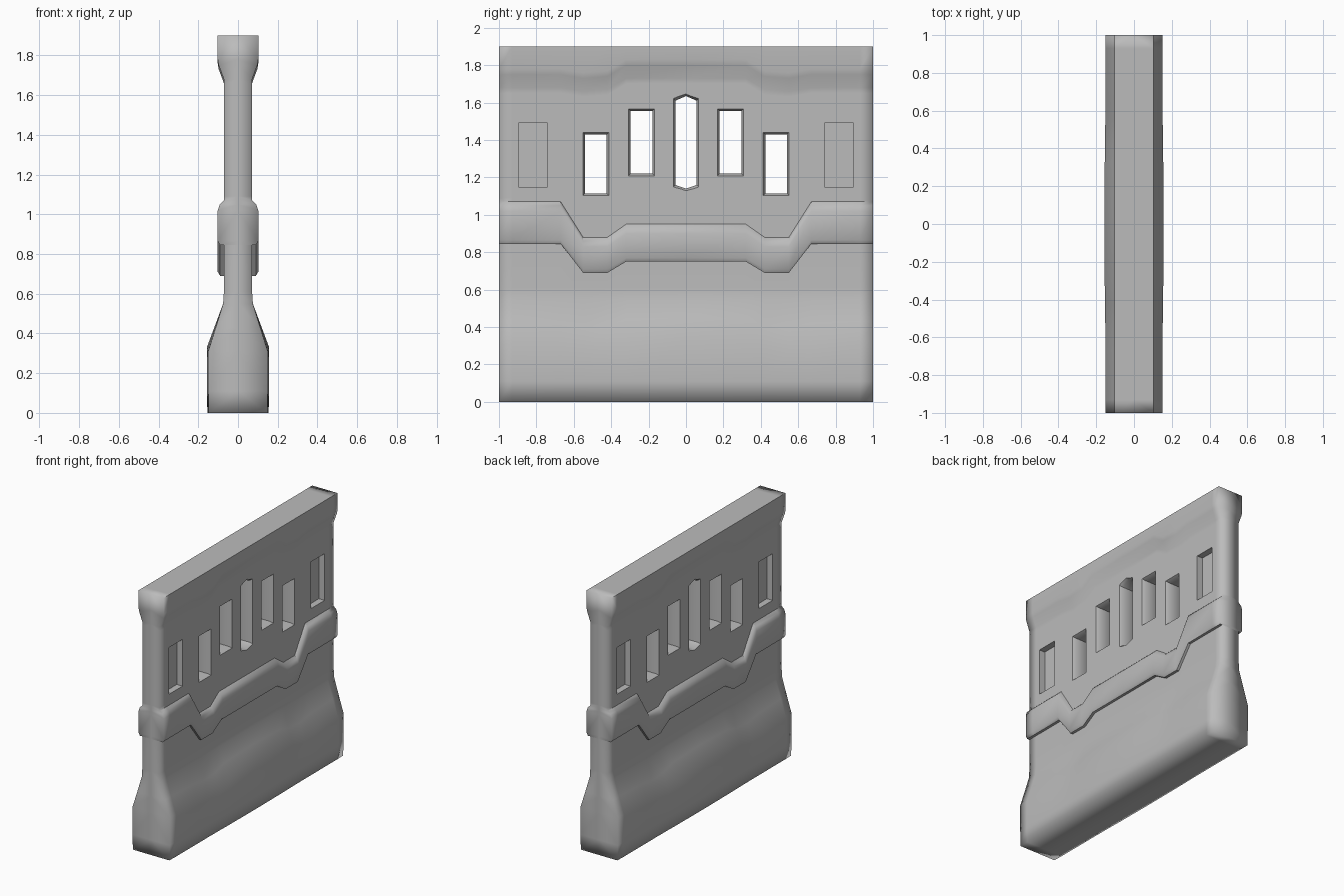
import bpy, bmesh, math

if "Cube" in bpy.data.objects:
    bpy.data.objects.remove(bpy.data.objects["Cube"])

WALL, TRIM, TOP = 0.071, 0.102, 1.9

# Half-length stations: y, band bottom, band top, trim foot, base half-width, shoulder height
half = [
    (0.00, 0.75, 0.95, 1.73, 0.157, 0.33),
    (0.32, 0.75, 0.95, 1.73, 0.155, 0.32),
    (0.42, 0.69, 0.88, 1.67, 0.153, 0.29),
    (0.55, 0.69, 0.88, 1.66, 0.152, 0.28),
    (0.67, 0.845, 1.07, 1.68, 0.152, 0.30),
    (0.93, 0.845, 1.07, 1.68, 0.152, 0.31),
    (1.00, 0.845, 1.07, 1.68, 0.150, 0.31),
]
stations = [(-s[0],) + s[1:] for s in reversed(half[1:])] + half


def half_profile(low, high, foot, base, shoulder):
    """Height and half-width, from floor to top."""
    return [
        (0, base - 0.003), (0.11, base), (shoulder, base),
        (shoulder + 0.12, 0.112), (0.55, WALL + 0.004), (0.61, WALL),
        (low, WALL), (low, 0.09), (low + 0.02, TRIM),
        (high - 0.05, TRIM), (high - 0.02, 0.092), (high, WALL), (high + 0.02, WALL),
        (foot - 0.03, WALL), (foot, WALL), (foot + 0.07, 0.097),
        (foot + 0.1, TRIM), (TOP, TRIM),
    ]


def new_object(name, bm):
    bmesh.ops.recalc_face_normals(bm, faces=bm.faces[:])
    mesh = bpy.data.meshes.new(name)
    bm.to_mesh(mesh)
    bm.free()
    obj = bpy.data.objects.new(name, mesh)
    bpy.context.collection.objects.link(obj)
    return obj


# Wall: left, middle and right edge of each cross-section, then skinned
bm = bmesh.new()
rows = len(half_profile(*half[0][1:]))
left, right, mid = [], [], []
for y, *shape in stations:
    prof = half_profile(*shape)
    left.append([bm.verts.new((w, y, z)) for z, w in prof])
    right.append([bm.verts.new((-w, y, z)) for z, w in prof])
    end = abs(y) == 1
    mid.append({i: bm.verts.new((0, y, prof[i][0])) for i in range(rows)
                if (end and i != 7) or i in (0, rows - 1)})
    if end:
        mid[-1][7] = mid[-1][6]
for a in range(len(stations) - 1):
    b = a + 1
    for side in (left, right):
        for i in range(rows - 1):
            bm.faces.new((side[a][i], side[b][i], side[b][i + 1], side[a][i + 1]))
        for i in (0, rows - 1):
            bm.faces.new((side[a][i], side[b][i], mid[b][i], mid[a][i]))
for e in (0, len(stations) - 1):
    for side in (left, right):
        for i in range(rows - 1):
            ring = [side[e][i], side[e][i + 1], mid[e][i + 1], mid[e][i]]
            bm.faces.new(list(dict.fromkeys(ring)))
wall = new_object("wall_panel", bm)


# Cutters for the openings and the blind niches
def sign(v):
    return (v > 1e-5) - (v < -1e-5)


def add_prism(bm, outline, layers):
    """Loft an outline along x; each layer is x and how far it flares."""
    cy = (min(p[0] for p in outline) + max(p[0] for p in outline)) / 2
    cz = (min(p[1] for p in outline) + max(p[1] for p in outline)) / 2
    rings = [[bm.verts.new((x, y + g * sign(y - cy), z + g * sign(z - cz)))
              for y, z in outline] for x, g in layers]
    n = len(outline)
    for r, s in zip(rings, rings[1:]):
        for i in range(n):
            j = (i + 1) % n
            bm.faces.new((r[i], r[j], s[j], s[i]))
    bm.faces.new(rings[0])
    bm.faces.new(rings[-1])


def rect(y0, y1, z0, z1):
    return [(y0, z0), (y1, z0), (y1, z1), (y0, z1)]


through = [(-0.088, 0.02), (-0.05, 0), (0.05, 0), (0.088, 0.02)]
bm = bmesh.new()
add_prism(bm, [(-0.057, 1.16), (0, 1.14), (0.057, 1.16),
               (0.057, 1.61), (0, 1.635), (-0.057, 1.61)], through)
for s in (-1, 1):
    add_prism(bm, rect(*sorted((s * 0.18, s * 0.296)), 1.22, 1.555), through)
    add_prism(bm, rect(*sorted((s * 0.424, s * 0.54)), 1.115, 1.43), through)
    for face in (-1, 1):
        add_prism(bm, rect(*sorted((s * 0.74, s * 0.895)), 1.15, 1.49),
                  [(face * 0.025, 0), (face * 0.12, 0)])
cutter = new_object("opening_cutter", bm)
cutter.hide_render = True

mod = wall.modifiers.new("openings", "BOOLEAN")
mod.operation = "DIFFERENCE"
mod.solver = "EXACT"
mod.object = cutter
bpy.context.view_layer.objects.active = wall
wall.select_set(True)
bpy.ops.object.modifier_apply(modifier=mod.name)
bpy.data.objects.remove(cutter)

# Soft shading, blended around the floor and end rims, crisp at the openings
bm = bmesh.new()
bm.from_mesh(wall.data)
for f in bm.faces:
    f.smooth = True
for e in bm.edges:
    rim = all(v.co.z < 0.001 for v in e.verts) or all(abs(v.co.y) > 0.999 for v in e.verts)
    e.smooth = rim or e.calc_face_angle(0) < math.radians(40)
bm.to_mesh(wall.data)
bm.free()

# Plain grey
grey = bpy.data.materials.new("plain_grey")
grey.use_nodes = True
colour = (0.5, 0.5, 0.5, 1)
grey.diffuse_color = colour
grey.node_tree.nodes["Principled BSDF"].inputs["Base Color"].default_value = colour
wall.data.materials.clear()
wall.data.materials.append(grey)
